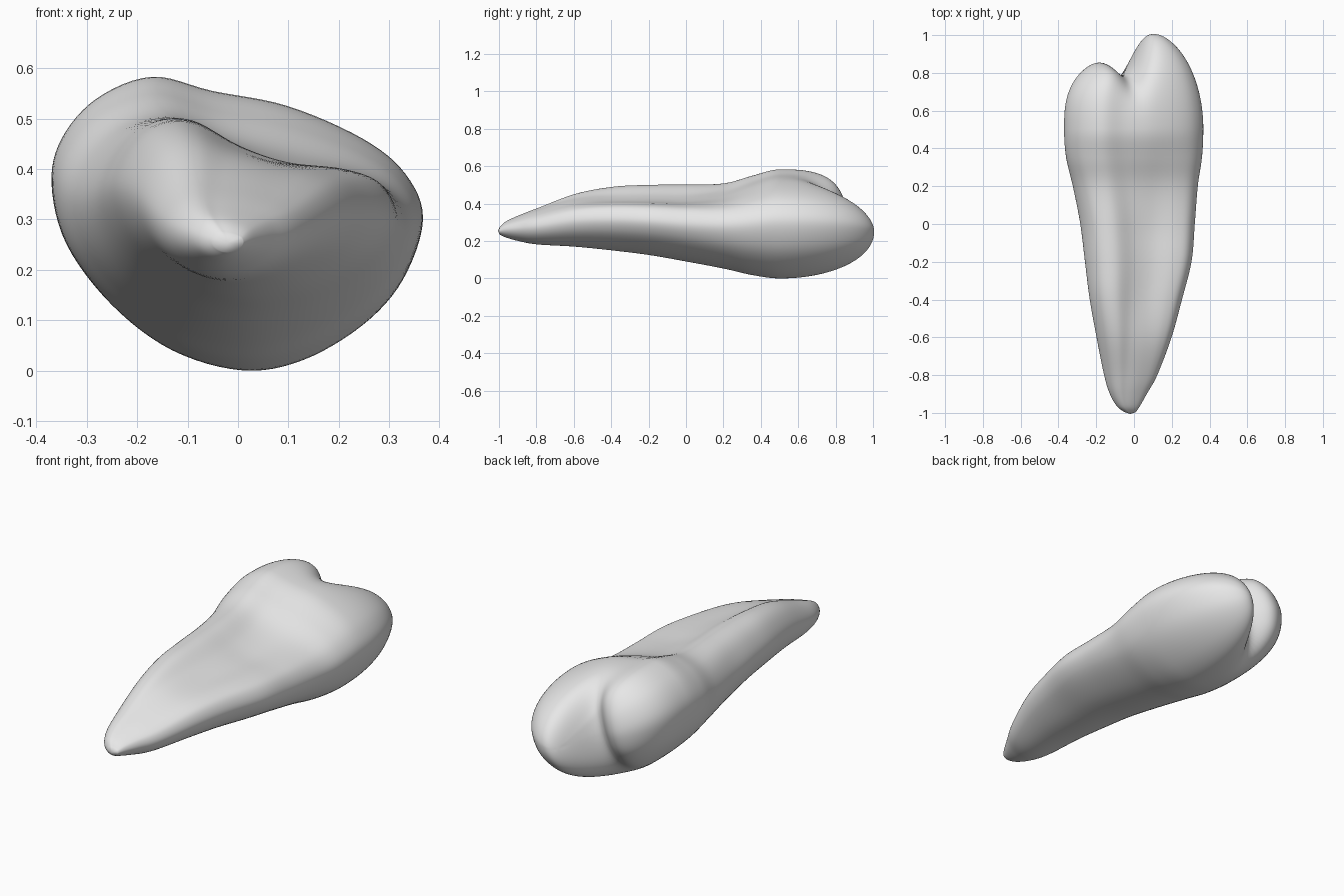
import bpy, bmesh, math
from mathutils import Vector

cube = bpy.data.objects.get("Cube")
if cube:
    bpy.data.objects.remove(cube, do_unlink=True)

# Cross-sections (x, z), counter-clockwise from the +x side
CROWN = [(.37, .30), (.335, .39), (.25, .46), (.1, .525), (-.05, .555), (-.17, .583),
         (-.28, .54), (-.35, .46), (-.37, .37), (-.34, .25), (-.25, .13), (-.13, .04),
         (.01, 0), (.13, .02), (.25, .09), (.33, .18)]
ROOT = [(.32, .29), (.29, .36), (.22, .39), (.1, .405), (0, .44), (-.1, .495),
        (-.18, .49), (-.24, .44), (-.28, .35), (-.26, .26), (-.2, .18), (-.1, .115),
        (.01, .09), (.12, .11), (.22, .16), (.29, .22)]
# Stations along the length: y, min x, max x, bottom, top
STATIONS = [(-1, -.05, .01, .235, .275), (-.97, -.09, .03, .22, .305),
            (-.9, -.13, .07, .2, .34), (-.8, -.16, .125, .182, .38),
            (-.6, -.2, .2, .17, .455), (-.4, -.235, .255, .15, .49),
            (-.2, -.26, .305, .125, .5), (0, -.285, .322, .09, .502),
            (.2, -.325, .338, .052, .51), (.35, -.36, .36, .018, .55),
            (.5, -.37, .367, 0, .583), (.65, -.36, .36, .018, .55)]
STEPS, CAP_RINGS = 6, 36


def catmull(a, b, c, d, t):
    return b + .5 * t * (c - a + t * (2 * a - 5 * b + 4 * c - d + t * (3 * (b - c) + d - a)))


def closed_curve(points):
    """Smooth closed curve, scaled to a unit box."""
    p = [Vector(q) for q in points]
    n = len(p)
    out = [catmull(p[i - 1], p[i], p[(i + 1) % n], p[(i + 2) % n], k / STEPS)
           for i in range(n) for k in range(STEPS)]
    low = [min(q[a] for q in out) for a in (0, 1)]
    high = [max(q[a] for q in out) for a in (0, 1)]
    return [Vector([(q[a] - low[a]) / (high[a] - low[a]) for a in (0, 1)]) for q in out]


def smoothstep(t):
    t = max(0, min(1, t))
    return t * t * (3 - 2 * t)


crown, root = closed_curve(CROWN), closed_curve(ROOT)
middle = Vector((.5, .5))
oval = [middle + (q - middle).normalized() / 2 for q in root]


def section(station):
    """Ring of points fitted to one station: oval tip, ridged root, full crown."""
    y, x0, x1, z0, z1 = station
    full = smoothstep((y + .1) / .6)
    rounded = .6 * smoothstep((-.3 - y) / .6)
    ring = [r.lerp(o, rounded).lerp(c, full) for r, o, c in zip(root, oval, crown)]
    return [Vector((x0 + q.x * (x1 - x0), y, z0 + q.y * (z1 - z0))) for q in ring]


def cusp_height(x, z, slope):
    """Biting end: a long cusp and a short blunt one with a soft groove between."""
    s = .95 * (x + .06) - .3 * (z - .27)
    long_side = smoothstep((s + .05) / .2)
    height = .42 + .1 * long_side - .14 * math.exp(-(s / .1) ** 2)
    return height * slope ** (.7 + .3 * long_side)


# Root and body rings
rows = [Vector(r) for r in STATIONS]
rows.insert(0, rows[0])
rings = []
for i in range(1, len(rows) - 2):
    rings += [section(catmull(*rows[i - 1:i + 3], k / STEPS)) for k in range(STEPS)]
rim = section(rows[-2])
rings.append(rim)

# Cusp rings closing over the crown
centre = Vector((.05, .5, .25))
for k in range(1, CAP_RINGS):
    angle = math.pi / 2 * (1 - k / CAP_RINGS)
    ring = []
    for q in rim:
        p = centre.lerp(q, math.sin(angle))
        p.y += cusp_height(p.x, p.z, math.cos(angle))
        ring.append(p)
    rings.append(ring)

bm = bmesh.new()
loops = [[bm.verts.new(p) for p in ring] for ring in rings]
n = len(loops[0])
for a, b in zip(loops, loops[1:]):
    for i in range(n):
        j = (i + 1) % n
        bm.faces.new((a[i], a[j], b[j], b[i]))
# Closing fans at the root tip and the biting end
tip = bm.verts.new((-.02, -1.01, .254))
end = bm.verts.new(centre + Vector((0, cusp_height(centre.x, centre.z, 1), 0)))
for i in range(n):
    j = (i + 1) % n
    bm.faces.new((tip, loops[0][j], loops[0][i]))
    bm.faces.new((end, loops[-1][i], loops[-1][j]))
bmesh.ops.recalc_face_normals(bm, faces=bm.faces)
mesh = bpy.data.meshes.new("tooth")
bm.to_mesh(mesh)
bm.free()
tooth = bpy.data.objects.new("tooth", mesh)
bpy.context.collection.objects.link(tooth)

# Centre the length and stand the tooth on the ground
ys = [v.co.y for v in mesh.vertices]
mid = (max(ys) + min(ys)) / 2
floor = min(v.co.z for v in mesh.vertices)
for v in mesh.vertices:
    v.co -= Vector((0, mid, floor))

# Pale grey enamel
enamel = bpy.data.materials.new("pale_grey")
enamel.use_nodes = True
grey = (.8, .8, .8, 1)
enamel.diffuse_color = grey
enamel.node_tree.nodes["Principled BSDF"].inputs["Base Color"].default_value = grey
mesh.materials.append(enamel)

bpy.context.view_layer.objects.active = tooth
tooth.select_set(True)
bpy.ops.object.shade_smooth_by_angle(angle=math.radians(50))
